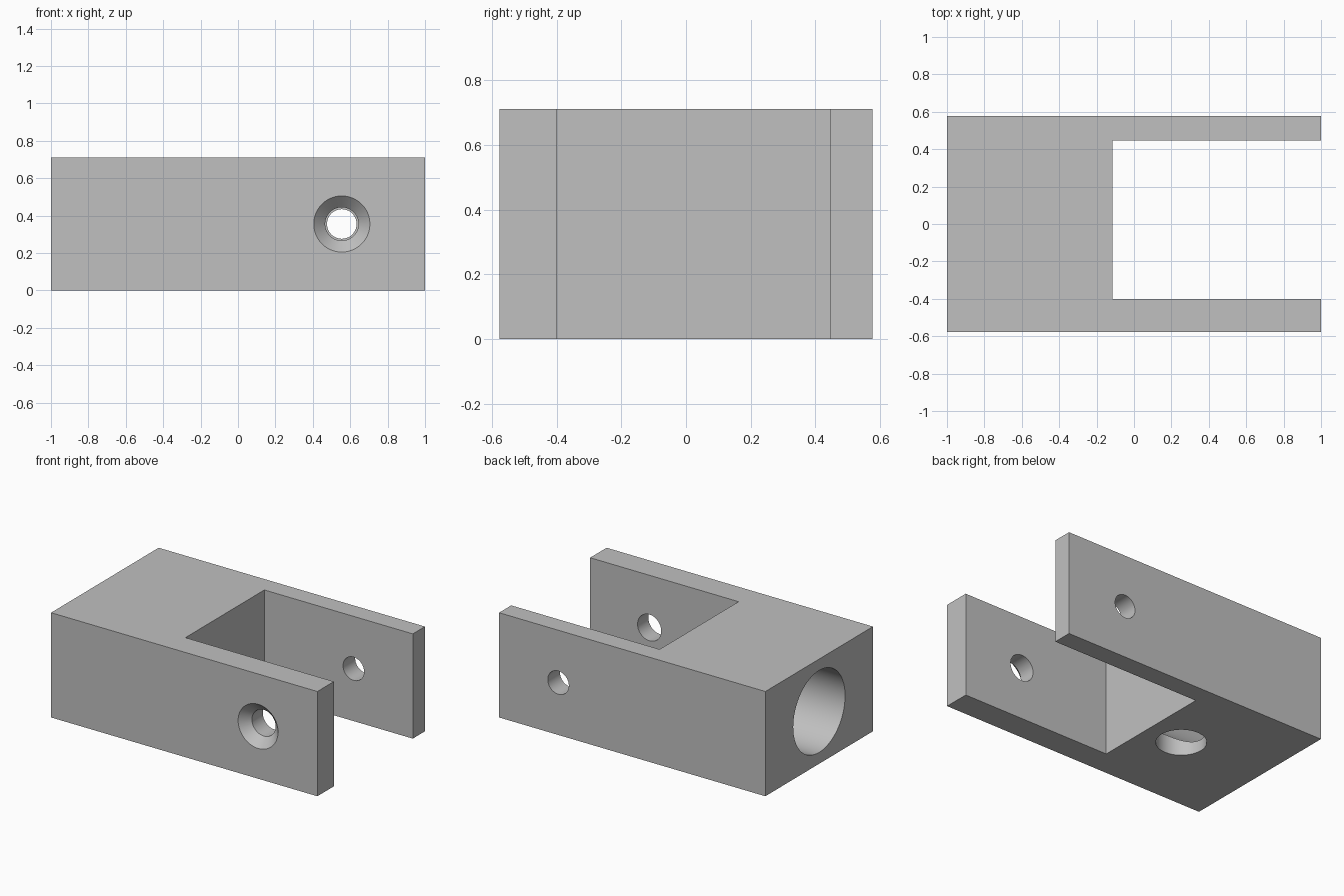
import bpy, bmesh
from math import pi
from mathutils import Matrix, Vector

cube = bpy.data.objects.get("Cube")
if cube:
    bpy.data.objects.remove(cube, do_unlink=True)

HEIGHT, HALF_Y, MID_Z = 0.711, 0.577, 0.3555
SLOT_X, SLOT_FRONT, SLOT_BACK = -0.115, -0.40, 0.447
PIN_X = 0.555

grey = bpy.data.materials.new("plain_grey")
grey.use_nodes = True
colour = (0.53, 0.53, 0.53, 1)
grey.diffuse_color = colour
grey.node_tree.nodes["Principled BSDF"].inputs["Base Color"].default_value = colour


def add_object(name, bm):
    bmesh.ops.recalc_face_normals(bm, faces=bm.faces)
    mesh = bpy.data.meshes.new(name)
    bm.to_mesh(mesh)
    bm.free()
    mesh.materials.append(grey)
    obj = bpy.data.objects.new(name, mesh)
    bpy.context.collection.objects.link(obj)
    return obj


def cut_round(target, name, start, end, r_start, r_end, sides=96):
    """Cut a cylinder or cone running from start to end out of the target."""
    start, end = Vector(start), Vector(end)
    axis = end - start
    turn = axis.to_track_quat('Z', 'Y').to_matrix().to_4x4()
    bm = bmesh.new()
    bmesh.ops.create_cone(bm, cap_ends=True, segments=sides, radius1=r_start,
                          radius2=r_end, depth=axis.length,
                          matrix=Matrix.Translation((start + end) / 2) @ turn)
    cutter = add_object(name, bm)
    cutter.hide_render = True
    cutter.hide_set(True)
    mod = target.modifiers.new(name, 'BOOLEAN')
    mod.operation, mod.solver, mod.object = 'DIFFERENCE', 'EXACT', cutter
    return cutter


# Fork body: U-shaped outline pulled up to full height
outline = [(-1, -HALF_Y), (1, -HALF_Y), (1, SLOT_FRONT), (SLOT_X, SLOT_FRONT),
           (SLOT_X, SLOT_BACK), (1, SLOT_BACK), (1, HALF_Y), (-1, HALF_Y)]
bm = bmesh.new()
base = bm.faces.new([bm.verts.new((x, y, 0)) for x, y in outline])
pulled = bmesh.ops.extrude_face_region(bm, geom=[base])["geom"]
bmesh.ops.translate(bm, vec=(0, 0, HEIGHT),
                    verts=[v for v in pulled if isinstance(v, bmesh.types.BMVert)])
body = add_object("fork_body", bm)

cutters = [
    # Blind bore in the solid end, with a cross hole from below
    cut_round(body, "shaft_bore", (-1.1, 0, MID_Z), (-0.21, 0, MID_Z), 0.278, 0.278),
    cut_round(body, "bottom_hole", (-0.375, 0, -0.1), (-0.375, 0, MID_Z), 0.155, 0.155),
    # Pin holes through the prongs, countersunk at the front
    cut_round(body, "front_pin_hole", (PIN_X, -0.7, MID_Z), (PIN_X, -0.2, MID_Z), 0.089, 0.089),
    cut_round(body, "back_pin_hole", (PIN_X, 0.2, MID_Z), (PIN_X, 0.7, MID_Z), 0.079, 0.079),
    cut_round(body, "countersink", (PIN_X, -HALF_Y - 0.02, MID_Z),
              (PIN_X, -HALF_Y + 0.08, MID_Z), 0.17, 0.07),
]

# Apply the cuts, drop the cutters and smooth the round walls
bpy.context.view_layer.objects.active = body
body.select_set(True)
for mod in list(body.modifiers):
    bpy.ops.object.modifier_apply(modifier=mod.name)
for cutter in cutters:
    bpy.data.objects.remove(cutter, do_unlink=True)
bpy.ops.object.shade_smooth_by_angle(angle=pi / 6)
